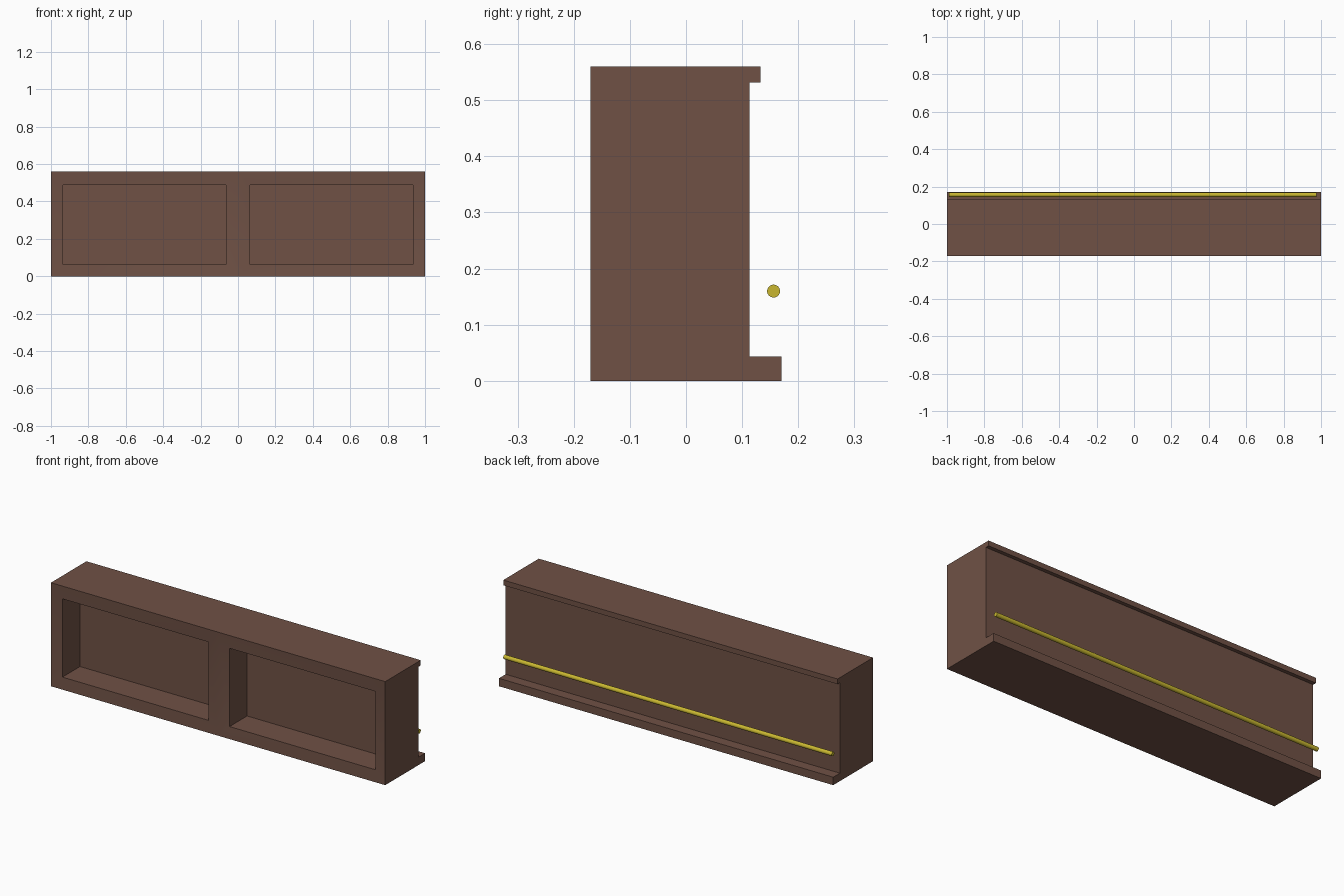
import bpy, bmesh, math

cube = bpy.data.objects.get("Cube")
if cube:
    bpy.data.objects.remove(cube, do_unlink=True)

HEIGHT = 0.56
FRONT = -0.17


def material(name, color):
    mat = bpy.data.materials.new(name)
    mat.use_nodes = True
    mat.diffuse_color = color
    mat.node_tree.nodes["Principled BSDF"].inputs["Base Color"].default_value = color
    return mat


def add_object(name, bm, mat):
    bmesh.ops.recalc_face_normals(bm, faces=bm.faces)
    mesh = bpy.data.meshes.new(name)
    bm.to_mesh(mesh)
    bm.free()
    mesh.materials.append(mat)
    obj = bpy.data.objects.new(name, mesh)
    bpy.context.collection.objects.link(obj)
    bpy.ops.object.select_all(action='DESELECT')
    obj.select_set(True)
    bpy.context.view_layer.objects.active = obj
    bpy.ops.object.shade_smooth_by_angle(angle=math.radians(30))
    return obj


wood = material("brown wood", (0.160, 0.083, 0.060, 1))
brass = material("yellow brass", (0.58, 0.47, 0.03, 1))

# Counter body: side profile (y, z) swept along x in two halves
profile = [(FRONT, 0), (0.17, 0), (0.17, 0.043), (0.113, 0.043),
           (0.113, 0.532), (0.133, 0.532), (0.133, HEIGHT), (FRONT, HEIGHT)]
bm = bmesh.new()
rings = [[bm.verts.new((x, y, z)) for y, z in profile] for x in (-1, 0, 1)]
count = len(profile)
front_faces = []
for a, b in zip(rings, rings[1:]):
    for i in range(count):
        j = (i + 1) % count
        face = bm.faces.new((a[i], a[j], b[j], b[i]))
        if j == 0:
            front_faces.append(face)
bm.faces.new(rings[0])
bm.faces.new(reversed(rings[-1]))
bmesh.ops.recalc_face_normals(bm, faces=bm.faces)

# Slightly dished frames around two deep recessed panels
bmesh.ops.inset_individual(bm, faces=front_faces, thickness=0.09)
for face in front_faces:
    for v in face.verts:
        v.co.y = FRONT + 0.007
        if v.co.z > HEIGHT / 2:
            v.co.z = 0.487
bmesh.ops.inset_individual(bm, faces=front_faces, thickness=0)
for face in front_faces:
    for v in face.verts:
        v.co.y = -0.013
add_object("counter_body", bm, wood)

# Foot rail along the back
bm = bmesh.new()
bmesh.ops.create_cone(bm, cap_ends=True, segments=24, radius1=0.0115,
                      radius2=0.0115, depth=1.965)
rail = add_object("foot_rail", bm, brass)
rail.rotation_euler.y = math.pi / 2
rail.location = (-0.006, 0.156, 0.16)
